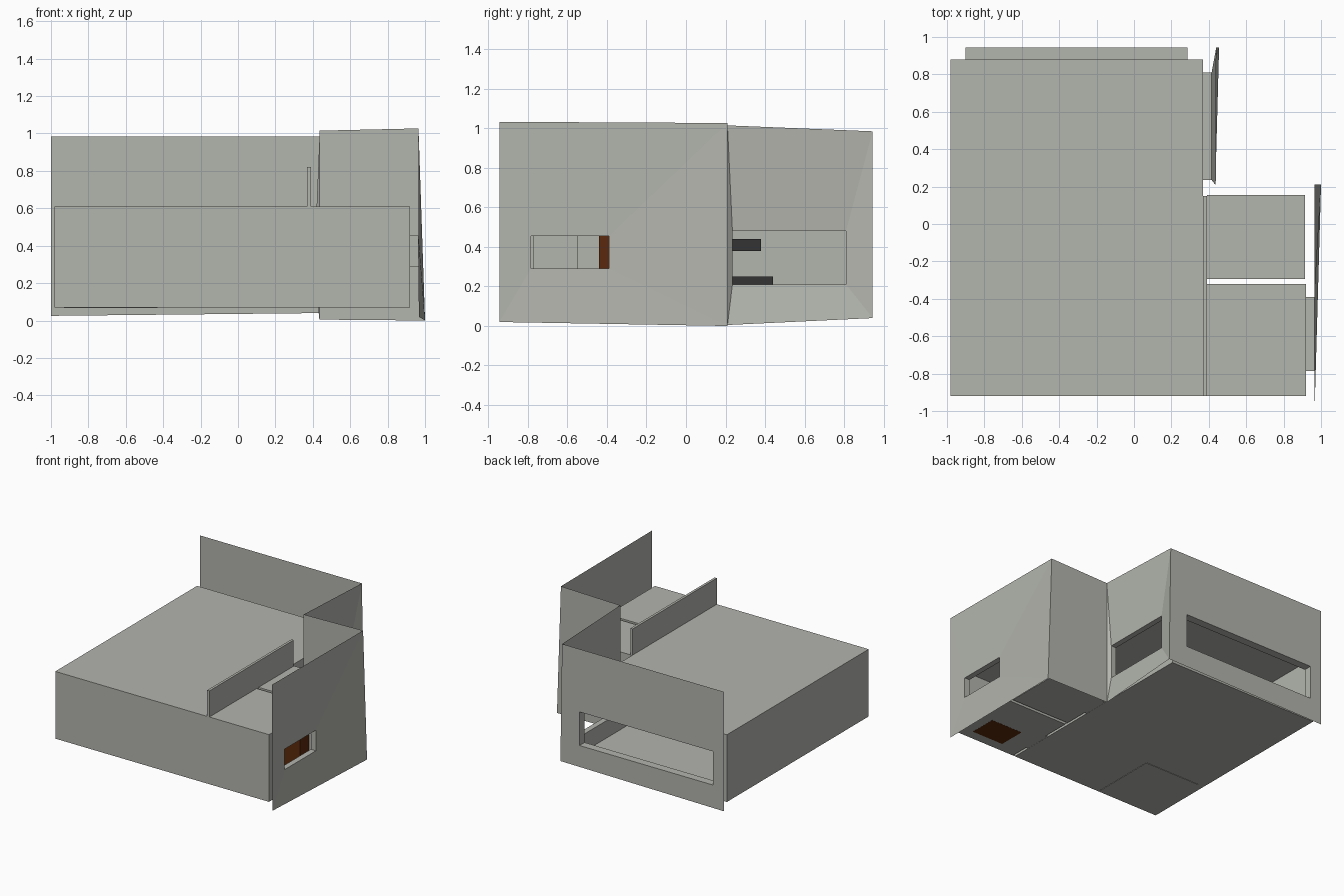
import bpy
import bmesh
from mathutils import Vector

if "Cube" in bpy.data.objects:
    bpy.data.objects.remove(bpy.data.objects["Cube"])


def material(name, colour):
    m = bpy.data.materials.new(name)
    m.diffuse_color = (*colour, 1)
    m.use_nodes = True
    m.node_tree.nodes["Principled BSDF"].inputs["Base Color"].default_value = m.diffuse_color
    return m


PLASTER = material("grey plaster", (0.45, 0.46, 0.42))
WOOD = material("brown wood", (0.105, 0.023, 0.004))
BLACK = material("black furniture", (0.033, 0.033, 0.033))


def mesh_object(name, faces, mat=PLASTER):
    """Make an object from a list of faces given as point lists."""
    bm = bmesh.new()
    for pts in faces:
        bm.faces.new([bm.verts.new(p) for p in pts])
    bmesh.ops.remove_doubles(bm, verts=bm.verts, dist=0.0002)
    bmesh.ops.recalc_face_normals(bm, faces=bm.faces)
    me = bpy.data.meshes.new(name)
    bm.to_mesh(me)
    bm.free()
    me.materials.append(mat)
    ob = bpy.data.objects.new(name, me)
    bpy.context.collection.objects.link(ob)
    return ob


def box(name, x, y, z, mat=PLASTER):
    bm = bmesh.new()
    bmesh.ops.create_cube(bm, size=1)
    for v in bm.verts:
        v.co = [r[0] if c < 0 else r[1] for c, r in zip(v.co, (x, y, z))]
    me = bpy.data.meshes.new(name)
    bm.to_mesh(me)
    bm.free()
    me.materials.append(mat)
    ob = bpy.data.objects.new(name, me)
    bpy.context.collection.objects.link(ob)
    return ob


def rect(axis, at, a, b):
    """Four corners of an upright rectangle lying across the given axis."""
    pts = [(a[0], b[0]), (a[1], b[0]), (a[1], b[1]), (a[0], b[1])]
    return [(at, u, z) if axis == 'x' else (u, at, z) for u, z in pts]


def flat(x, y, z):
    return [(x[0], y[0], z), (x[1], y[0], z), (x[1], y[1], z), (x[0], y[1], z)]


def ring(a, b):
    """Four faces bridging two rectangles."""
    return [[a[i], a[(i + 1) % 4], b[(i + 1) % 4], b[i]] for i in range(4)]


def holed(outer, hole, depth=None):
    """Wall sheet with an opening, and a reveal running in by depth."""
    faces = ring(outer, hole)
    if depth:
        faces += ring(hole, [tuple(Vector(p) + Vector(depth)) for p in hole])
    return faces


Z = (0.07, 0.61)
SIDE_WIN = ((0.235, 0.81), (0.21, 0.48))
BACK_WIN = ((-0.9, 0.285), (0.21, 0.48))
BED_WIN = ((-0.785, -0.39), (0.29, 0.455))
DOORS = [((-0.77, -0.55), (0.071, 0.46)), ((-0.1, 0.11), (0.071, 0.46))]

# Outer facade sheets, slightly skewed, with deep window reveals
mesh_object("back_facade", holed(
    [(-1, 0.945, 0.025), (0.455, 0.945, 0.04), (0.44, 0.945, 0.985), (-1, 0.945, 0.985)],
    rect('y', 0.945, *BACK_WIN), (0, -0.065, 0)))
mesh_object("recess_facade", holed(
    [(0.435, 0.21, 0.005), (0.455, 0.945, 0.04), (0.44, 0.945, 0.985), (0.437, 0.21, 1.015)],
    rect('x', 0.415, *SIDE_WIN), (-0.045, 0, 0)))
mesh_object("step_facade", [
    [(0.435, 0.21, 0.005), (1.0, 0.21, 0), (0.965, 0.21, 1.027), (0.437, 0.21, 1.015)]])
mesh_object("right_facade", holed(
    [(0.967, -0.945, 0.02), (1.0, 0.21, 0), (0.965, 0.21, 1.027), (0.965, -0.945, 1.033)],
    rect('x', 0.965, *BED_WIN), (-0.045, 0, 0)))

# Floors and ceilings of the three rooms
ROOMS = {"main_room": ((-0.98, 0.37), (-0.92, 0.88)),
         "bedroom": ((0.39, 0.92), (-0.92, -0.32)),
         "small_room": ((0.39, 0.915), (-0.295, 0.155))}
for room, (x, y) in ROOMS.items():
    mesh_object(room + "_floor", [flat(x, y, Z[0])])
    mesh_object(room + "_ceiling", [flat(x, y, Z[1])])

# Plain room walls
mesh_object("front_wall", [rect('y', -0.92, (-0.98, 0.92), Z)])
mesh_object("left_wall", [rect('x', -0.98, (-0.92, 0.88), Z)])
mesh_object("small_room_walls", [
    rect('y', -0.295, (0.39, 0.915), Z), rect('y', 0.155, (0.37, 0.915), Z),
    rect('x', 0.915, (-0.295, 0.155), Z)])
mesh_object("bedroom_back_wall", [rect('y', -0.32, (0.39, 0.92), Z)])

# Room walls with windows
mesh_object("back_wall", holed(rect('y', 0.88, (-0.98, 0.37), Z),
                               rect('y', 0.88, *BACK_WIN)))
mesh_object("side_window_wall", holed(rect('x', 0.37, (0.155, 0.88), Z),
                                      rect('x', 0.37, *SIDE_WIN)))
mesh_object("bedroom_window_wall", holed(rect('x', 0.92, (-0.92, -0.32), Z),
                                         rect('x', 0.92, *BED_WIN)))

# Double partition with two doorways
for i, (span, door) in enumerate(zip(((-0.92, -0.31), (-0.31, 0.155)), DOORS)):
    mesh_object(f"partition_main_side_{i}", holed(
        rect('x', 0.37, span, Z), rect('x', 0.37, *door), (0.02, 0, 0)))
    mesh_object(f"partition_room_side_{i}", holed(
        rect('x', 0.39, span, Z), rect('x', 0.39, *door)))

# Upstand of the partition above the roof
box("partition_upstand", (0.37, 0.39), (-0.92, 0.15), (0.6, 0.82))

# Furniture seen through the windows
box("low_chest", (0.56, 0.84), (-0.84, -0.62), (0.069, 0.26), WOOD)
box("wardrobe", (0.42, 0.86), (-0.44, -0.325), (0.072, 0.46), WOOD)
box("wall_shelf", (-0.975, -0.87), (-0.1, 0.38), (0.38, 0.44), BLACK)
box("low_cabinet", (-0.975, -0.8), (-0.1, 0.44), (0.075, 0.25), BLACK)
box("sofa", (-0.93, -0.43), (-0.9, -0.37), (0.067, 0.2))
